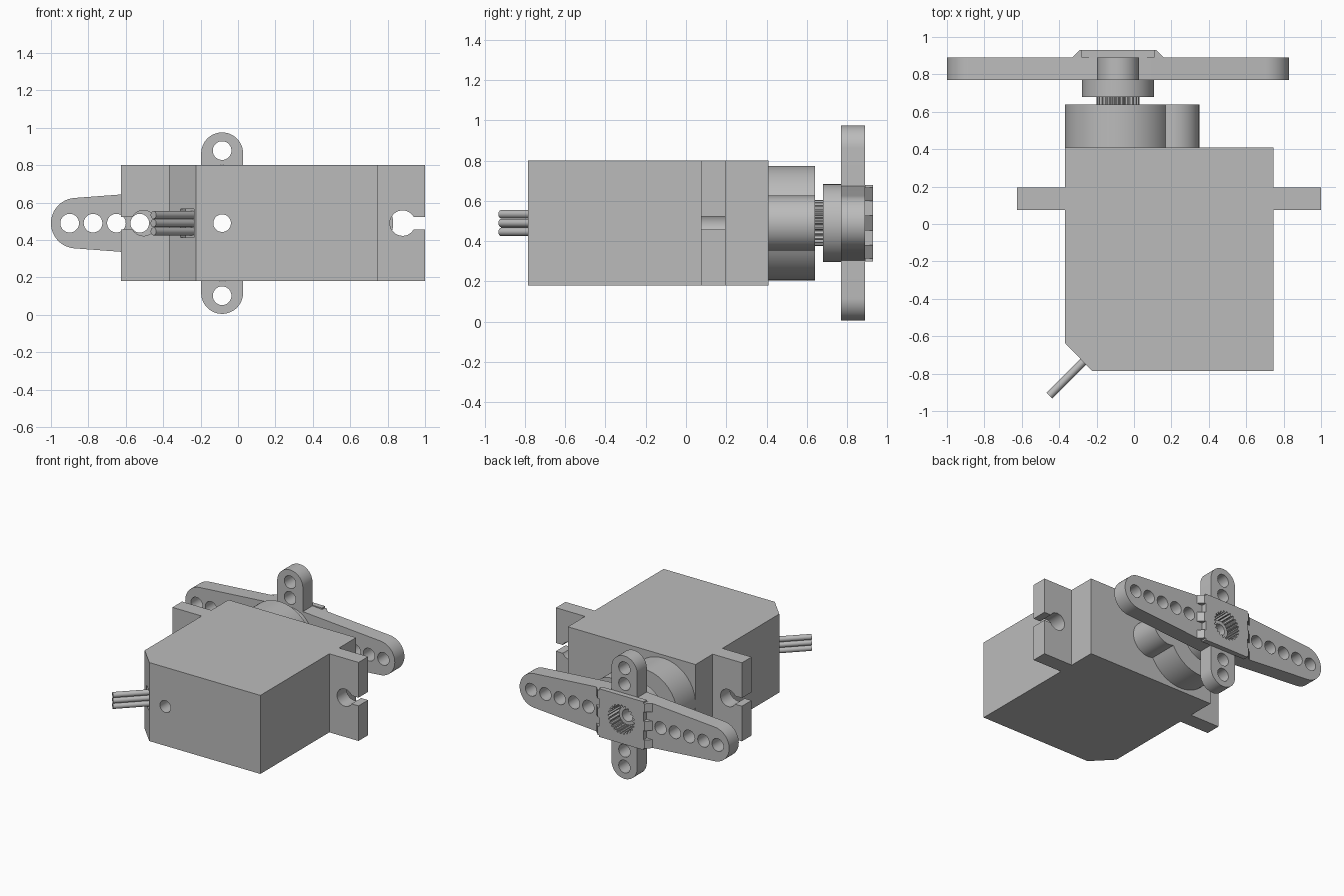
import bpy, bmesh
from math import sin, cos, pi, radians, asin, acos
from mathutils import Vector

if "Cube" in bpy.data.objects:
    bpy.data.objects.remove(bpy.data.objects["Cube"])

grey = bpy.data.materials.new("plain grey")
grey.use_nodes = True
grey.diffuse_color = (0.5, 0.5, 0.5, 1)
grey.node_tree.nodes["Principled BSDF"].inputs["Base Color"].default_value = grey.diffuse_color

AX, AZ = -0.085, 0.49        # output shaft axis
parts = []


def arc(cx, cy, r, a0, a1, n=24):
    return [(cx + r * cos(a0 + (a1 - a0) * i / n), cy + r * sin(a0 + (a1 - a0) * i / n))
            for i in range(n + 1)]


def circle(cx, cy, r, n=48):
    return arc(cx, cy, r, 0, 2 * pi, n)[:-1]


def rect(x0, x1, y0, y1):
    return [(x0, y0), (x1, y0), (x1, y1), (x0, y1)]


def gear(cx, cy, r_in, r_out, teeth=24):
    pts = []
    for i in range(teeth * 4):
        r = r_out if i % 4 < 2 else r_in
        a = 2 * pi * i / (teeth * 4)
        pts.append((cx + r * cos(a), cy + r * sin(a)))
    return pts


def prism(name, outlines, lo, hi, axis="Y"):
    """Extrude flat outlines along y (outline is x, z) or along z (outline is x, y)."""
    bm = bmesh.new()
    for pts in outlines:
        rings = []
        for h in (lo, hi):
            rings.append([bm.verts.new((u, h, v) if axis == "Y" else (u, v, h)) for u, v in pts])
        a, b = rings
        bm.faces.new(a)
        bm.faces.new(b[::-1])
        for i in range(len(a)):
            j = (i + 1) % len(a)
            bm.faces.new((a[j], a[i], b[i], b[j]))
    bmesh.ops.recalc_face_normals(bm, faces=bm.faces)
    mesh = bpy.data.meshes.new(name)
    bm.to_mesh(mesh)
    bm.free()
    mesh.materials.append(grey)
    ob = bpy.data.objects.new(name, mesh)
    bpy.context.collection.objects.link(ob)
    parts.append(ob)
    return ob


def cut(ob, cutters):
    for c in cutters:
        mod = ob.modifiers.new("cut", "BOOLEAN")
        mod.operation, mod.solver, mod.object = "DIFFERENCE", "EXACT", c
    bpy.context.view_layer.update()
    baked = bpy.data.meshes.new_from_object(
        ob.evaluated_get(bpy.context.evaluated_depsgraph_get()))
    ob.modifiers.clear()
    ob.data = baked


def cutter(*args, **kw):
    ob = prism(*args, **kw)
    parts.remove(ob)
    ob.hide_render = True
    cutters.append(ob)
    return ob


cutters = []
axle_hole = cutter("axle_hole_cutter", [circle(AX, AZ, 0.047, 32)], -1.2, 1.2)

# Case with mounting tabs and a chamfered cable corner
plan = [(-0.225, -0.785), (0.745, -0.785), (0.745, 0.075), (1.0, 0.075), (1.0, 0.195),
        (0.745, 0.195), (0.745, 0.41), (-0.37, 0.41), (-0.37, 0.195), (-0.625, 0.195),
        (-0.625, 0.075), (-0.37, 0.075), (-0.37, -0.635)]
case = prism("case", [plan], 0.18, 0.80, axis="Z")

# Tab screw holes, open slots and cable recess
holes = cutter("tab_hole_cutter", [circle(x, AZ, 0.068, 32) for x in (-0.505, 0.88)], 0.02, 0.25)
slots = cutter("tab_slot_cutter", [rect(-0.7, -0.52, 0.457, 0.522),
                                   rect(0.895, 1.1, 0.457, 0.522)], 0.02, 0.25)
exit_point = Vector((-0.272, -0.737))
out = Vector((-1, -1)).normalized()
side = Vector((1, -1)).normalized() * 0.053
recess = [tuple(exit_point + out * d + side * s)
          for d, s in ((-0.04, -1), (-0.04, 1), (0.1, 1), (0.1, -1))]
cable_recess = cutter("cable_recess_cutter", [recess], 0.413, 0.567, axis="Z")
cut(case, [holes, slots, cable_recess, axle_hole])

# Cable wires
for i in (-1, 0, 1):
    bm = bmesh.new()
    bmesh.ops.create_cone(bm, cap_ends=True, segments=20, radius1=0.021, radius2=0.021, depth=0.30)
    mesh = bpy.data.meshes.new("wire")
    bm.to_mesh(mesh)
    bm.free()
    mesh.materials.append(grey)
    wire = bpy.data.objects.new("wire", mesh)
    bpy.context.collection.objects.link(wire)
    mid = exit_point + out * 0.105
    wire.location = (mid.x, mid.y, AZ + i * 0.044)
    wire.rotation_euler = Vector((out.x, out.y, 0)).to_track_quat("Z", "Y").to_euler()
    parts.append(wire)

# Gear housing: a large round joined to a small one
big, small, gap = 0.285, 0.137, 0.297
x_meet = (big ** 2 - small ** 2 + gap ** 2) / (2 * gap)
a_big, a_small = acos(x_meet / big), acos((x_meet - gap) / small)
outline = arc(AX, AZ, big, a_big, 2 * pi - a_big, 56)
outline += arc(AX + gap, AZ, small, -a_small, a_small, 28)[1:-1]
housing = prism("gear_housing", [outline], 0.41, 0.64)
cut(housing, [axle_hole])

# Splined shaft and its plain end
shaft = prism("splined_shaft", [gear(AX, AZ, 0.104, 0.115)], 0.64, 0.685)
cut(shaft, [axle_hole])
shaft_end = prism("shaft_end", [circle(AX, AZ, 0.075)], 0.79, 0.85)
cut(shaft_end, [axle_hole])

# Horn hub
hub = prism("horn_hub", [circle(AX, AZ, 0.193)], 0.68, 0.77)
cut(hub, [axle_hole])

# Cross-shaped horn: long tapered arms and short upright arms
tip_r, reach, hub_r = 0.135, 0.78, 0.193
short_r, short_reach = 0.112, 0.373
phi = asin((hub_r - tip_r) / reach)
corner_z = hub_r / cos(phi) - short_r * sin(phi) / cos(phi)
right = arc(reach, 0, tip_r, phi - pi / 2, pi / 2 - phi)
upper = [(short_r, corner_z)] + arc(0, short_reach, short_r, 0, pi) + [(-short_r, corner_z)]
half = right + upper
cross = [(AX + x, AZ + z) for x, z in half + [(-x, -z) for x, z in half]]
horn = prism("horn_arms", [cross], 0.77, 0.89)
link_holes = []
for s in (-1, 1):
    link_holes += [circle(AX + s * (0.815 - 0.125 * i), AZ, 0.05, 28) for i in range(5)]
    link_holes += [circle(AX, AZ + s * z, 0.05, 28) for z in (0.388, 0.263)]
link_cut = cutter("link_hole_cutter", link_holes, 0.7, 1.0)
socket = cutter("spline_socket_cutter", [gear(AX, AZ, 0.1, 0.115)], 0.80, 1.0)
cut(horn, [link_cut, socket, axle_hole])

# Raised boss with sloped, notched ends
boss_plan = [(AX - 0.245, 0.89), (AX + 0.245, 0.89), (AX + 0.205, 0.93), (AX - 0.205, 0.93)]
boss = prism("horn_boss", [boss_plan], AZ - 0.19, AZ + 0.19, axis="Z")
notches = []
for s in (-1, 1):
    x0, x1 = sorted((AX + s * 0.195, AX + s * 0.3))
    for z0, z1 in ((0.037, 0.11), (0.177, 0.25)):
        notches += [rect(x0, x1, AZ + z0, AZ + z1), rect(x0, x1, AZ - z1, AZ - z0)]
notch_cut = cutter("boss_notch_cutter", notches, 0.85, 1.0)
cut(boss, [notch_cut, socket])

# Remove helpers and shade round walls smoothly
for c in cutters:
    bpy.data.objects.remove(c)
bpy.ops.object.select_all(action="DESELECT")
for ob in parts:
    ob.select_set(True)
bpy.context.view_layer.objects.active = case
bpy.ops.object.shade_smooth_by_angle(angle=radians(30))
